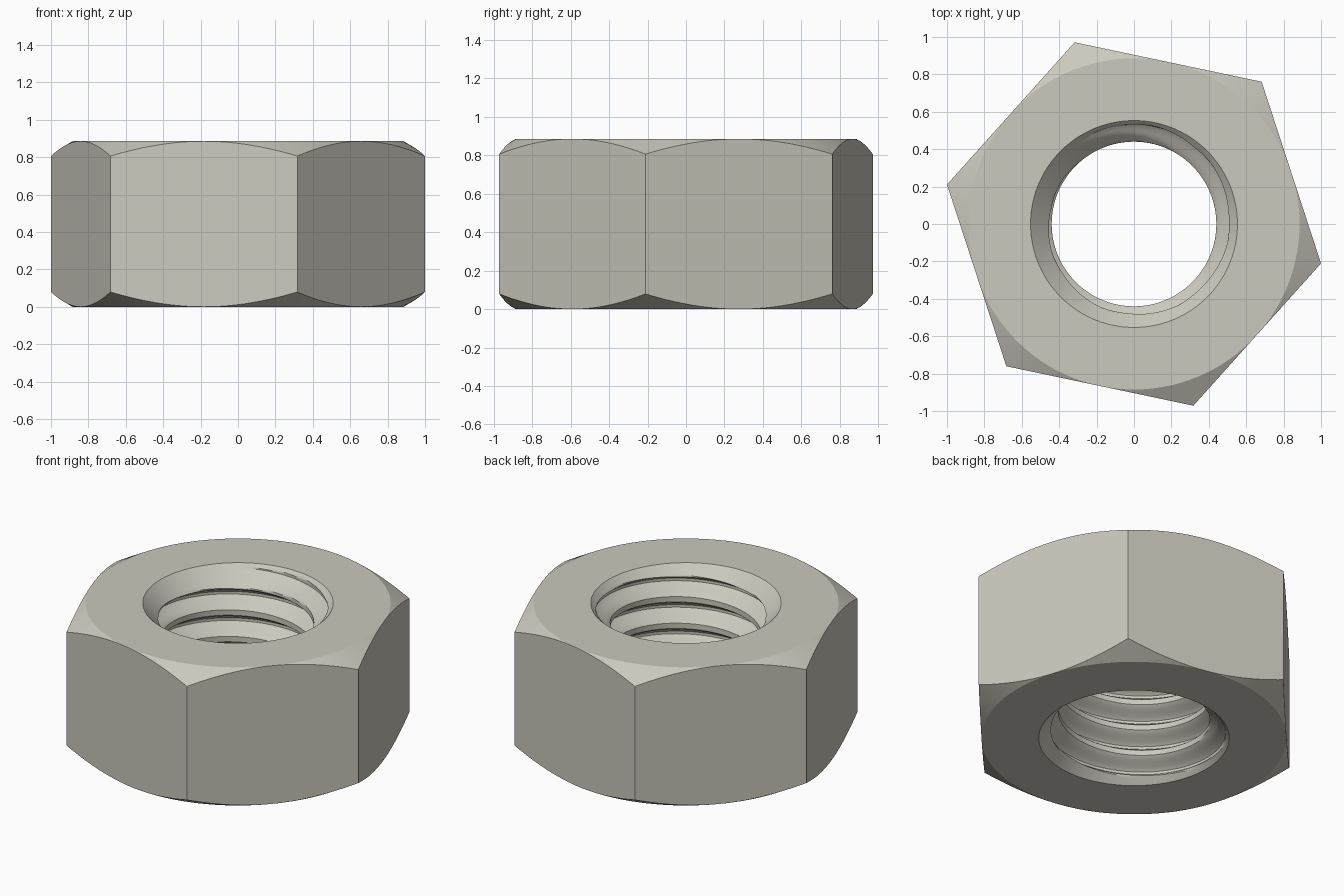
import bpy, bmesh, math

if "Cube" in bpy.data.objects:
    bpy.data.objects.remove(bpy.data.objects["Cube"])

H = 0.885            # height
A = 0.885            # centre to flat
TURN = math.radians(-11.9)
COLS = 192           # divisible by 6
P = 0.17             # thread pitch
R_MIN, R_MAJ, R_SINK = 0.44, 0.532, 0.553
STEPS = 20           # samples per pitch


def groove(f):
    """Thread depth 0..1 over one pitch: flat crest, rounded flanks, narrow root."""
    d = abs(f - 0.5)
    t = min(1, max(0, (0.40 - d) / 0.35))
    return 0.6 * t + 0.4 * t * t * (3 - 2 * t)


def bore_radius(z, f):
    sink = max(R_SINK - z, R_SINK - (H - z))      # 45 degree countersinks
    return max(R_MIN + (R_MAJ - R_MIN) * groove(f), sink)


def column(i):
    """Closed section of the nut at one angle, as (radius, z) pairs."""
    frac = i / COLS
    local = (frac * 6) % 1 * math.radians(60) - math.radians(30)
    r = A / math.cos(local)
    drop = (r - A) * math.tan(math.radians(30))   # corner chamfer
    pts = [(A, 0), (r, drop), (r, H - drop), (A, H), (R_SINK, H)]
    start = H - 0.03 - 0.5 * P - (math.radians(90) - TURN) / math.tau * P
    for k in range(2 * STEPS, -9 * STEPS, -1):    # helical rows, top to bottom
        z = min(H, max(0, start + P * (k / STEPS + frac)))
        pts.append((bore_radius(z, (k % STEPS) / STEPS), z))
    pts.append((R_SINK, 0))
    return pts


# Hex nut body with chamfered corners and threaded bore
bm = bmesh.new()
grid = []
for i in range(COLS + 1):
    a = TURN + math.tau * i / COLS
    c, s = math.cos(a), math.sin(a)
    grid.append([bm.verts.new((r * c, r * s, z)) for r, z in column(i)])
for left, right in zip(grid, grid[1:]):
    n = len(left)
    for j in range(n):
        k = (j + 1) % n
        bm.faces.new((left[j], right[j], right[k], left[k]))
bmesh.ops.remove_doubles(bm, verts=bm.verts, dist=1e-5)
bmesh.ops.dissolve_degenerate(bm, edges=bm.edges, dist=1e-6)
bmesh.ops.recalc_face_normals(bm, faces=bm.faces)

mesh = bpy.data.meshes.new("hex_nut")
bm.to_mesh(mesh)
bm.free()
nut = bpy.data.objects.new("hex_nut", mesh)
bpy.context.collection.objects.link(nut)

steel = bpy.data.materials.new("warm grey steel")
steel.diffuse_color = (0.60, 0.58, 0.51, 1)
steel.use_nodes = True
steel.node_tree.nodes["Principled BSDF"].inputs["Base Color"].default_value = steel.diffuse_color
mesh.materials.append(steel)

bpy.context.view_layer.objects.active = nut
nut.select_set(True)
bpy.ops.object.shade_smooth_by_angle(angle=math.radians(25))
